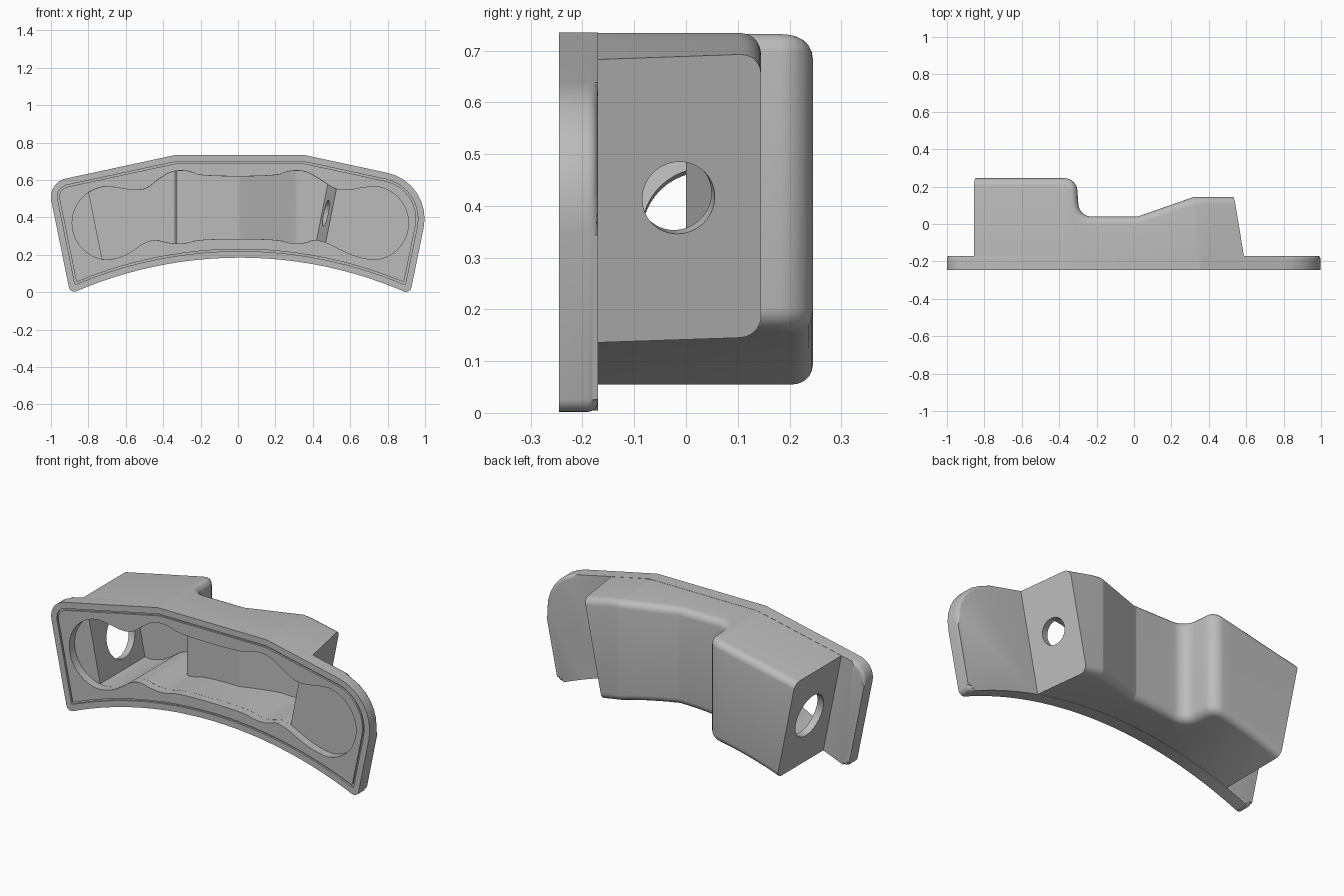
import bpy
import bmesh
import math
from mathutils import Vector

old = bpy.data.objects.get("Cube")
if old:
    bpy.data.objects.remove(old)

FRONT, PLATE_BACK = -0.245, -0.17


def top(x):
    return 0.735 - 0.215 * max(0, x - 0.35, -0.33 - x)


def bottom(x):
    return 0.185 - 2.22 + math.sqrt(2.22 ** 2 - (x - 0.01) ** 2)


def rounded(corners, steps=8):
    """Replace each (x, y, radius) corner by an arc."""
    out = []
    for i, (x, y, r) in enumerate(corners):
        p = Vector((x, y))
        if r == 0:
            out.append(p)
            continue
        u = (Vector(corners[i - 1][:2]) - p).normalized()
        v = (Vector(corners[(i + 1) % len(corners)][:2]) - p).normalized()
        half = u.angle(v) / 2
        c = p + (u + v).normalized() * r / math.sin(half)
        s, e = p + u * r / math.tan(half) - c, p + v * r / math.tan(half) - c
        a0 = math.atan2(s.y, s.x)
        turn = (math.atan2(e.y, e.x) - a0 + math.pi) % (2 * math.pi) - math.pi
        for k in range(steps + 1):
            a = a0 + turn * k / steps
            out.append(c + Vector((math.cos(a), math.sin(a))) * r)
    return out


def make(name, bm):
    bmesh.ops.recalc_face_normals(bm, faces=bm.faces[:])
    if bm.calc_volume(signed=True) < 0:
        bmesh.ops.reverse_faces(bm, faces=bm.faces[:])
    me = bpy.data.meshes.new(name)
    bm.to_mesh(me)
    bm.free()
    ob = bpy.data.objects.new(name, me)
    bpy.context.scene.collection.objects.link(ob)
    return ob


def prism(name, loop, y0, y1, bevel=0):
    """Extrude an xz loop along y, optionally rounding the back rim."""
    bm = bmesh.new()
    rings = [[bm.verts.new((p.x, y, p.y)) for p in loop] for y in (y0, y1)]
    n = len(loop)
    for i in range(n):
        j = (i + 1) % n
        bm.faces.new((rings[0][i], rings[0][j], rings[1][j], rings[1][i]))
    bm.faces.new(rings[0])
    back = bm.faces.new(rings[1][::-1])
    if bevel:
        bmesh.ops.bevel(bm, geom=list(back.edges), offset=bevel, segments=4,
                        profile=0.5, affect='EDGES')
    return make(name, bm)


def width(me):
    xs = [v.co.x for v in me.vertices]
    return max(xs) - min(xs) if xs else 0


def boolean(target, cutter, op='DIFFERENCE'):
    """Apply a boolean with the first solver that gives a sound result."""
    mod = target.modifiers.new("cut", 'BOOLEAN')
    mod.operation, mod.object = op, cutter
    before = target.data
    for solver in ('EXACT', 'MANIFOLD', 'FLOAT'):
        mod.solver = solver
        bpy.context.view_layer.update()
        deps = bpy.context.evaluated_depsgraph_get()
        me = bpy.data.meshes.new_from_object(target.evaluated_get(deps), depsgraph=deps)
        changed = len(me.polygons) != len(before.polygons)
        if changed and width(me) > 0.8 * width(before):
            target.data = me
            break
    target.modifiers.remove(mod)
    bpy.data.objects.remove(cutter)


def lean(x, z):
    """End walls lean outward with height; the middle stays upright."""
    left = min(1, max(0, (-x - 0.4) / 0.4))
    right = min(1, max(0, (x - 0.32) / 0.18))
    return x + 0.2 * (right * (z - 0.69) - left * (z - 0.62))


def housing(name, corners, y_front, end_x, r, gap):
    """Loft columns along a plan profile, with rounded upper and lower back edges."""
    coarse = rounded(corners)
    path = []
    for a, b in zip(coarse, coarse[1:]):
        n = max(1, math.ceil((b - a).length / 0.06))
        path += [a.lerp(b, k / n) for k in range(n)]
    path.append(coarse[-1])
    bm = bmesh.new()
    cols = []
    angles = [math.pi / 2 * k / 5 for k in range(6)]
    for i, p in enumerate(path):
        last = i == len(path) - 1
        if i == 0:
            inward = Vector((0, -1))
        elif last:
            inward = Vector((0.17, -1))
        else:
            t = (path[i + 1] - path[i - 1]).normalized()
            inward = Vector((t.y, -t.x))
        front = Vector((end_x if last else (p + inward * r).x, y_front))
        ring = [(front, bottom, gap)]
        ring += [(p + inward * r * (1 - math.sin(a)), bottom,
                  gap + r * (1 - math.cos(a))) for a in angles]
        ring += [(p + inward * r * (1 - math.sin(a)), top,
                  -gap - r * (1 - math.cos(a))) for a in reversed(angles)]
        ring.append((front, top, -gap))
        col = []
        for q, edge, dz in ring:
            x = q.x
            for _ in range(3):
                x = lean(q.x, edge(x) + dz)
            col.append(bm.verts.new((x, q.y, edge(x) + dz)))
        cols.append(col)
    for a, b in zip(cols, cols[1:]):
        for k in range(len(a)):
            m = (k + 1) % len(a)
            bm.faces.new((a[k], a[m], b[m], b[k]))
    bm.faces.new(cols[0][::-1])
    bm.faces.new(cols[-1])
    return make(name, bm)


def plate_outline(d=0):
    """Plate outline, offset inward by d."""
    xs = [-0.897 + 1.817 * k / 24 for k in range(25)]
    pts = [(x, bottom(x), 0.03 if k in (0, 24) else 0) for k, x in enumerate(xs)]
    pts += [(1.042, 0.586, 0.25), (0.35, 0.735, 0.1),
            (-0.33, 0.735, 0.1), (-1.018, 0.587, 0.1)]
    v = [Vector(p[:2]) for p in pts]
    out = []
    for i, p in enumerate(v):
        e1 = (p - v[i - 1]).normalized()
        e2 = (v[(i + 1) % len(v)] - p).normalized()
        n1, n2 = Vector((-e1.y, e1.x)), Vector((-e2.y, e2.x))
        q = p + (n1 + n2) * d / (1 + n1.dot(n2))
        r = pts[i][2]
        out.append((q.x, q.y, max(r - d, 0.008) if r else 0))
    return rounded(out)


def pocket_outline(scale=1):
    """Round end pockets joined by a wavy channel."""
    def arc(cx, start):
        angles = [math.radians(start + 15 * k) for k in range(13)]
        return [Vector((cx, 0.37)) + 0.198 * Vector((math.cos(a), math.sin(a)))
                for a in angles]
    low = [(-0.6, 0.195), (-0.47, 0.29), (-0.36, 0.26), (-0.28, 0.26), (-0.2, 0.285),
           (0.2, 0.285), (0.28, 0.26), (0.35, 0.26), (0.43, 0.29), (0.6, 0.2)]
    high = [(0.54, 0.535), (0.43, 0.61), (0.36, 0.65), (0.27, 0.65), (0.2, 0.62),
            (-0.2, 0.62), (-0.26, 0.65), (-0.35, 0.65), (-0.42, 0.61), (-0.51, 0.535)]
    loop = arc(-0.69, 90) + [Vector(p) for p in low]
    loop += arc(0.715, -90) + [Vector(p) for p in high]
    for _ in range(2):
        loop = [a.lerp(b, f) for a, b in zip(loop, loop[1:] + loop[:1])
                for f in (0.25, 0.75)]
    middle = Vector((0, 0.42))
    return [middle.lerp(p, scale) for p in loop]


def bore(name, centre, axis, radius):
    bm = bmesh.new()
    bmesh.ops.create_cone(bm, cap_ends=True, segments=48, radius1=radius,
                          radius2=radius, depth=0.2)
    turn = Vector(axis).to_track_quat('Z', 'Y').to_matrix()
    for v in bm.verts:
        v.co = turn @ v.co + Vector(centre)
    return make(name, bm)


# Mounting plate and housing
cover = prism("mounting_cover", plate_outline(), FRONT, PLATE_BACK, 0.02)
outer = [(-0.855, 0.245, 0), (-0.307, 0.245, 0.07), (-0.293, 0.04, 0.07),
         (0.02, 0.04, 0.03), (0.32, 0.145, 0.03), (0.535, 0.145, 0)]
boolean(cover, housing("housing", outer, -0.2, 0.594, 0.04, 0.001), 'UNION')

# Shallow recess in the plate, then the deep cavity behind it
boolean(cover, prism("recess_cutter", pocket_outline(), -0.3, -0.197))
inner = [(-0.815, 0.205, 0), (-0.338, 0.205, 0.02), (-0.33, 0.0, 0.02),
         (0.01, 0.0, 0.03), (0.31, 0.105, 0.03), (0.502, 0.105, 0)]
cavity = housing("cavity_cutter", inner, -0.32, 0.574, 0.015, 0.03)
boolean(cavity, prism("cavity_limit", pocket_outline(0.997), -0.4, 0.4), 'INTERSECT')
boolean(cover, cavity)

# Thin seal groove around the front face
groove = prism("groove_cutter", plate_outline(0.035), -0.3, -0.235)
boolean(groove, prism("groove_core", plate_outline(0.045), -0.4, 0.1))
boolean(cover, groove)

# Cable holes through both end walls
boolean(cover, bore("right_bore", (-0.805, 0.037, 0.345), (-1, 0, -0.2), 0.122))
boolean(cover, bore("left_bore", (0.51, -0.014, 0.415), (1, 0.175, -0.2), 0.071))

# Single grey finish, smooth with crisp edges
grey = bpy.data.materials.new("plain grey")
grey.use_nodes = True
colour = (0.5, 0.5, 0.5, 1)
grey.diffuse_color = colour
grey.node_tree.nodes["Principled BSDF"].inputs["Base Color"].default_value = colour
cover.data.materials.clear()
cover.data.materials.append(grey)
bpy.ops.object.select_all(action='DESELECT')
cover.select_set(True)
bpy.context.view_layer.objects.active = cover
bpy.ops.object.shade_smooth_by_angle(angle=math.radians(30))
